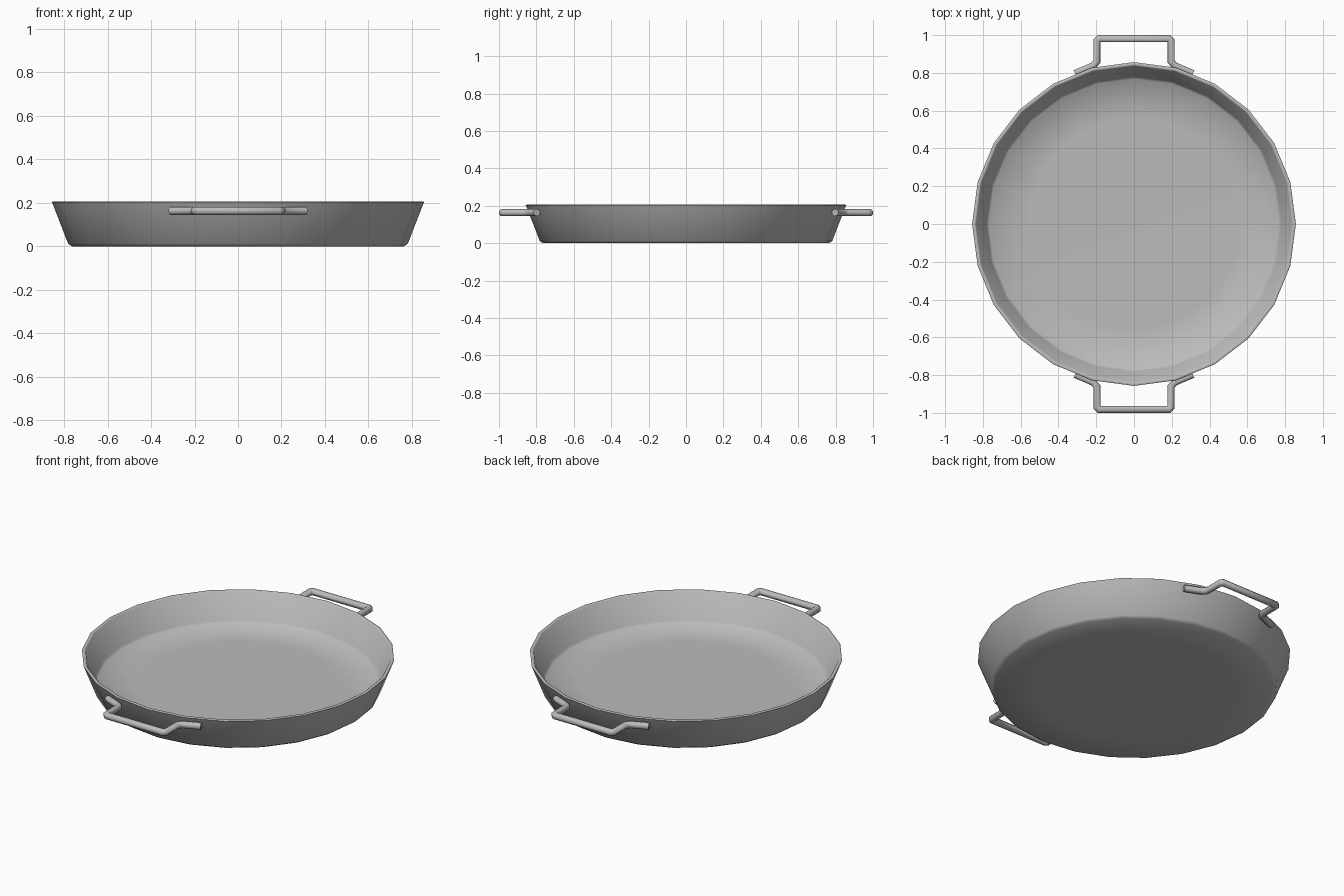
import bpy
import bmesh
from math import sin, cos, pi, radians
from mathutils import Vector

cube = bpy.data.objects.get("Cube")
if cube:
    bpy.data.objects.remove(cube, do_unlink=True)

SIDES = 24
TUBE_SIDES = 8
TUBE_RADIUS = 0.02
HANDLE_Z = 0.163

metal = bpy.data.materials.new("grey metal")
metal.use_nodes = True
colour = (0.5, 0.5, 0.5, 1)
metal.diffuse_color = colour
metal.node_tree.nodes["Principled BSDF"].inputs["Base Color"].default_value = colour


def finish(name, bm, angle):
    bmesh.ops.recalc_face_normals(bm, faces=bm.faces[:])
    mesh = bpy.data.meshes.new(name)
    bm.to_mesh(mesh)
    bm.free()
    mesh.materials.append(metal)
    obj = bpy.data.objects.new(name, mesh)
    bpy.context.collection.objects.link(obj)
    bpy.ops.object.select_all(action='DESELECT')
    obj.select_set(True)
    bpy.context.view_layer.objects.active = obj
    bpy.ops.object.shade_smooth_by_angle(angle=radians(angle))
    return obj


def skin(bm, rings):
    """Join consecutive vertex rings and cap both ends."""
    n = len(rings[0])
    for a, b in zip(rings, rings[1:]):
        for i in range(n):
            j = (i + 1) % n
            bm.faces.new((a[i], a[j], b[j], b[i]))
    bm.faces.new(rings[0])
    bm.faces.new(rings[-1])


def build_pan():
    # Radius and height, from the underside over the rim to the inner floor
    profile = [(0.55, 0), (0.765, 0), (0.782, 0.012), (0.853, 0.195),
               (0.857, 0.203), (0.852, 0.206), (0.842, 0.206), (0.837, 0.202),
               (0.782, 0.05), (0.768, 0.035), (0.55, 0.032)]
    bm = bmesh.new()
    rings = []
    for r, z in profile:
        rings.append([bm.verts.new((r * cos(2 * pi * i / SIDES),
                                    r * sin(2 * pi * i / SIDES), z))
                      for i in range(SIDES)])
    skin(bm, rings)
    finish("pan_body", bm, 65)


def build_handle(name, turn):
    # Half of the bent bar, from the foot on the wall to the outer corner
    half = [(0.312, 0.797), (0.215, 0.838), (0.197, 0.86),
            (0.197, 0.969), (0.186, 0.981)]
    path = [Vector((x, y, 0)) for x, y in half]
    path += [Vector((-p.x, p.y, 0)) for p in reversed(path)]
    up = Vector((0, 0, 1))
    bm = bmesh.new()
    rings = []
    for k, p in enumerate(path):
        into = (p - path[k - 1]).normalized() if k else None
        out = (path[k + 1] - p).normalized() if k + 1 < len(path) else None
        into, out = into or out, out or into
        # Mitred cross-section at each bend
        along = (into + out).normalized()
        side = up.cross(along) / along.dot(into)
        ring = []
        for i in range(TUBE_SIDES):
            a = 2 * pi * (i + 0.5) / TUBE_SIDES
            v = p + TUBE_RADIUS * (side * cos(a) + up * sin(a))
            ring.append(bm.verts.new((turn * v.x, turn * v.y, HANDLE_Z + v.z)))
        rings.append(ring)
    skin(bm, rings)
    finish(name, bm, 50)


build_pan()
build_handle("front_handle", -1)
build_handle("back_handle", 1)
